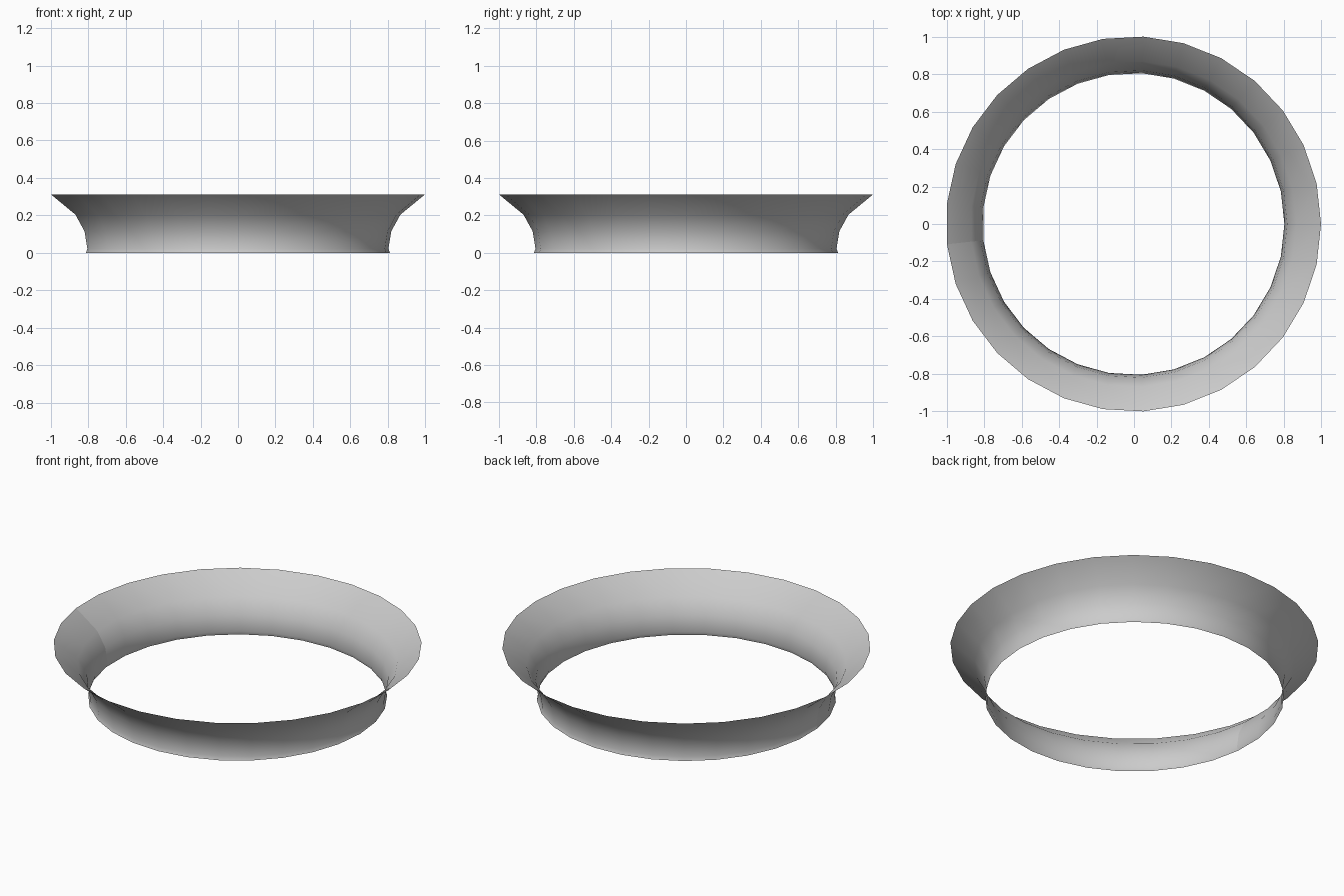
import bpy, bmesh
from math import cos, sin, tau

if "Cube" in bpy.data.objects:
    bpy.data.objects.remove(bpy.data.objects["Cube"])

SIDES = 29
SEAM = 15          # column where the open seam sits
SHIFT_X = -0.003   # odd side count: recentre the bounds

# Flared wall profile (radius, height), bottom to rim
profile = [(0.814, 0.0), (0.806, 0.022), (0.821, 0.115),
           (0.870, 0.204), (1.0015, 0.312)]

# Sweep the profile around z as an open sheet that meets itself at the seam
bm = bmesh.new()
columns = []
for i in range(SIDES + 1):
    a = tau * (i + SEAM) / SIDES
    columns.append([bm.verts.new((r * cos(a) + SHIFT_X, r * sin(a), z))
                    for r, z in profile])
for left, right in zip(columns, columns[1:]):
    for j in range(len(profile) - 1):
        face = bm.faces.new((left[j], right[j], right[j + 1], left[j + 1]))
        face.smooth = True

mesh = bpy.data.meshes.new("flared_ring")
bm.to_mesh(mesh)
bm.free()
ring = bpy.data.objects.new("flared_ring", mesh)
bpy.context.collection.objects.link(ring)
